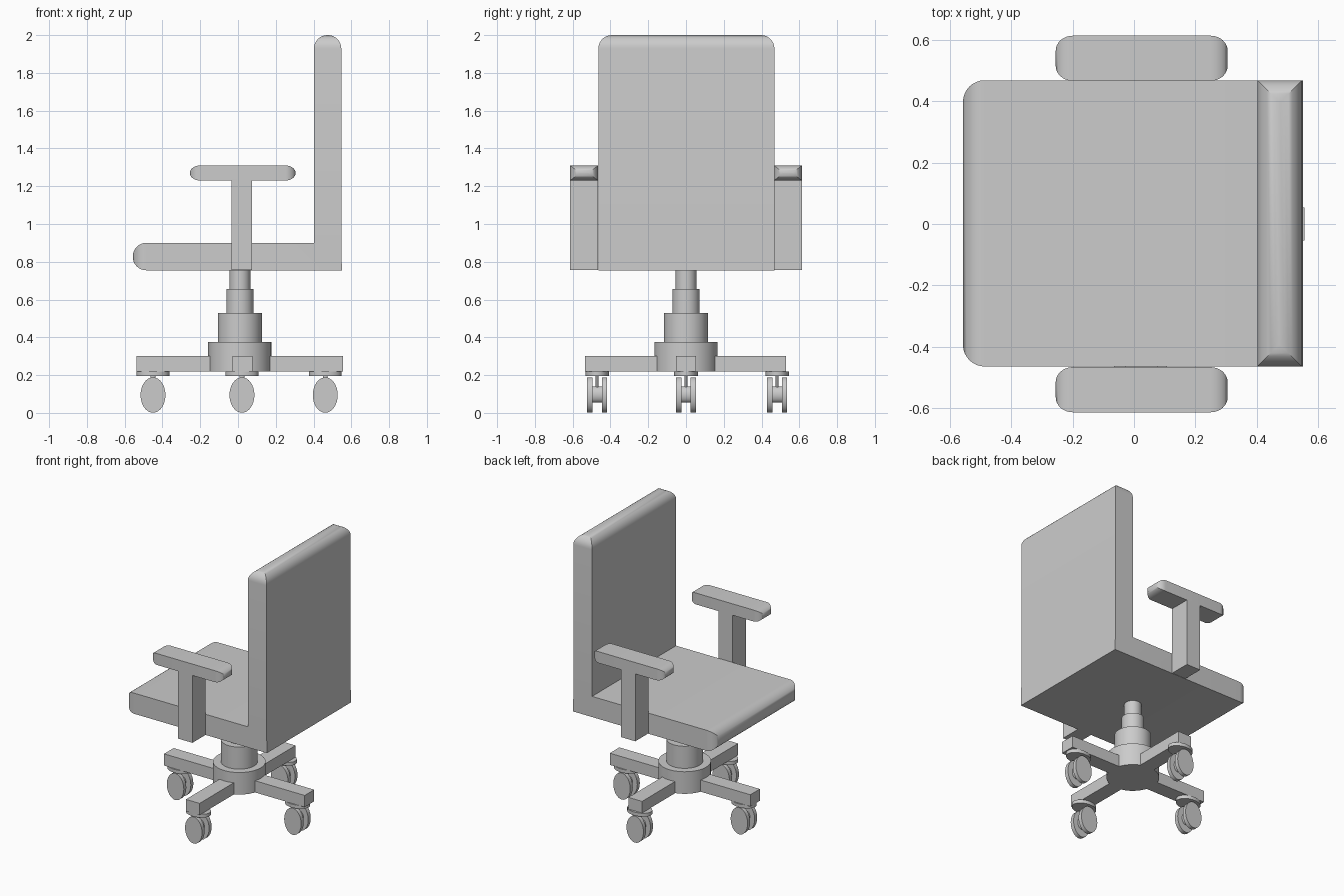
import bpy, bmesh, math
from mathutils import Matrix, Vector

if "Cube" in bpy.data.objects:
    bpy.data.objects.remove(bpy.data.objects["Cube"])


def finish(bm, name):
    bmesh.ops.recalc_face_normals(bm, faces=bm.faces)
    me = bpy.data.meshes.new(name)
    bm.to_mesh(me)
    bm.free()
    ob = bpy.data.objects.new(name, me)
    bpy.context.collection.objects.link(ob)
    bpy.ops.object.select_all(action='DESELECT')
    ob.select_set(True)
    bpy.context.view_layer.objects.active = ob
    bpy.ops.object.shade_smooth_by_angle(angle=math.radians(30))
    return ob


def add_box(bm, lo, hi):
    lo, hi = Vector(lo), Vector(hi)
    m = Matrix.Translation((lo + hi) / 2) @ Matrix.Diagonal((*(hi - lo), 1))
    bmesh.ops.create_cube(bm, size=1, matrix=m)


def round_ends(bm, directions, radius):
    """Round the border of every face that looks along a given direction."""
    bm.normal_update()
    edges = {e for f in bm.faces for d in directions
             if f.normal.dot(Vector(d)) > 0.99
             and f.calc_center_median().dot(Vector(d)) > max(v.co.dot(Vector(d)) for v in bm.verts) - 0.001
             for e in f.edges}
    bmesh.ops.bevel(bm, geom=list(edges), offset=radius, segments=8,
                    profile=0.5, affect='EDGES')


def add_cyl(bm, center, rx, ry, depth, axis='Z', seg=32):
    m = Matrix.Translation(center)
    if axis == 'Y':
        m = m @ Matrix.Rotation(math.pi / 2, 4, 'X')
    m = m @ Matrix.Diagonal((rx, ry, depth, 1))
    bmesh.ops.create_cone(bm, cap_ends=True, segments=seg, radius1=1,
                          radius2=1, depth=1, matrix=m)


# Seat and backrest: one L profile, rounded at the front and top ends
bm = bmesh.new()
profile = [(-.557, .755), (.55, .755), (.547, .90), (.547, 2.0),
           (.402, 2.0), (.402, .90), (-.557, .90)]
face = bm.faces.new([bm.verts.new((x, -.464, z)) for x, z in profile])
ext = bmesh.ops.extrude_face_region(bm, geom=[face])
bmesh.ops.translate(bm, vec=(0, .932, 0),
                    verts=[v for v in ext['geom'] if isinstance(v, bmesh.types.BMVert)])
bmesh.ops.recalc_face_normals(bm, faces=bm.faces)
round_ends(bm, [(-1, 0, 0), (0, 0, 1)], .071)
finish(bm, "seat_and_backrest")

# Armrests and their posts
for side, label in ((-1, "right"), (1, "left")):
    y0, y1 = sorted((side * .466, side * .613))
    bm = bmesh.new()
    add_box(bm, (-.035, y0, .757), (.075, y1, 1.235))
    finish(bm, label + "_arm_post")

    sx, sy = 1.4, 1.25
    bm = bmesh.new()
    add_box(bm, (-.28 / sx, -.0735 / sy, -.04), (.28 / sx, .0735 / sy, .04))
    round_ends(bm, [(-1, 0, 0), (1, 0, 0)], .0395)
    bm.transform(Matrix.Translation((.025, (y0 + y1) / 2, 1.27))
                 @ Matrix.Diagonal((sx, sy, 1, 1)))
    finish(bm, label + "_armrest")

# Telescoping column
CX = .01
bm = bmesh.new()
for r, z0, z1 in ((.168, .22, .375), (.117, .375, .53),
                  (.072, .53, .655), (.055, .655, .757)):
    add_cyl(bm, (CX, 0, (z0 + z1) / 2), r, r, z1 - z0)
finish(bm, "column")

# Four base legs
bm = bmesh.new()
add_box(bm, (-.537, -.053, .22), (-.12, .053, .302))
add_box(bm, (.14, -.053, .22), (.555, .053, .302))
add_box(bm, (CX - .04, -.535, .22), (CX + .066, -.13, .302))
add_box(bm, (CX - .04, .13, .22), (CX + .066, .53, .302))
finish(bm, "base_legs")

# Twin-wheel casters, all rolling along x
for i, (x, y) in enumerate(((-.45, 0), (.462, 0), (.021, -.47), (.021, .483))):
    bm = bmesh.new()
    add_cyl(bm, (x, y, .208), .087, .063, .024)
    add_cyl(bm, (x, y, .155), .013, .008, .09, seg=16)
    add_cyl(bm, (x, y, .097), .03, .043, .06, 'Y')
    for s in (-1, 1):
        add_cyl(bm, (x, y + s * .039, .0945), .066, .0935, .028, 'Y')
    finish(bm, f"caster_{i + 1}")
